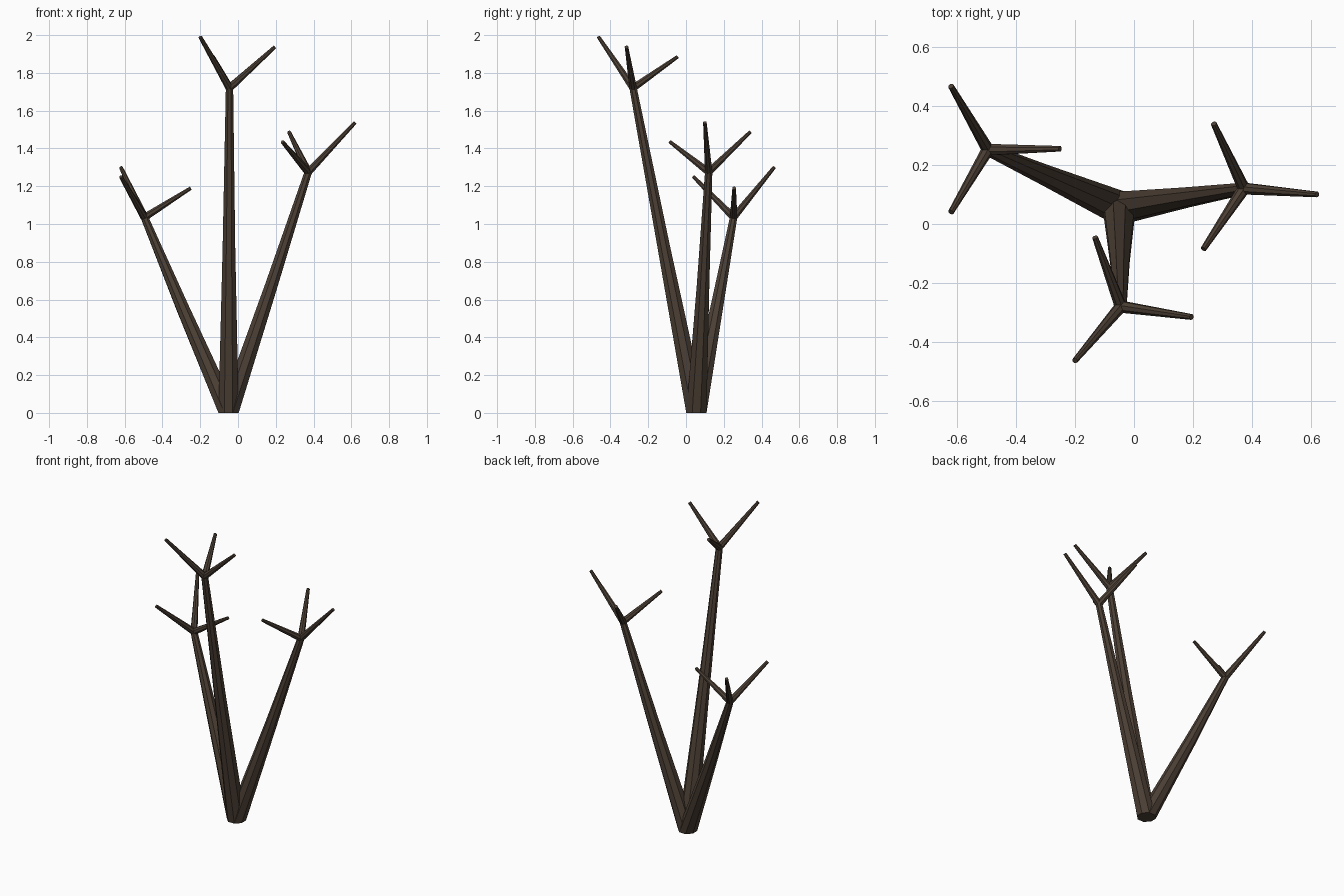
import bpy, bmesh, math
from mathutils import Vector

if "Cube" in bpy.data.objects:
    bpy.data.objects.remove(bpy.data.objects["Cube"])

bark = bpy.data.materials.new("bark")
bark.diffuse_color = (0.072, 0.050, 0.035, 1)
bark.use_nodes = True
bark.node_tree.nodes["Principled BSDF"].inputs["Base Color"].default_value = bark.diffuse_color


def tube(name, points, radii, sides, flat_base=False):
    """Flat-faced tapered tube along points, with capped ends."""
    pts = [Vector(p) for p in points]
    bm = bmesh.new()
    rings = []
    for i, p in enumerate(pts):
        t = (pts[min(i + 1, len(pts) - 1)] - pts[max(i - 1, 0)]).normalized()
        if i == 0 and flat_base:
            t = Vector((0, 0, 1))
        x = Vector((1, 0, 0))
        u = (x - t * x.dot(t)).normalized()
        v = t.cross(u)
        ring = []
        for k in range(sides):
            a = 2 * math.pi * (k + 0.5) / sides
            ring.append(bm.verts.new(p + radii[i] * (u * math.cos(a) + v * math.sin(a))))
        rings.append(ring)
    for lo, hi in zip(rings, rings[1:]):
        for k in range(sides):
            n = (k + 1) % sides
            bm.faces.new((lo[k], lo[n], hi[n], hi[k]))
    bm.faces.new(rings[0][::-1])
    bm.faces.new(rings[-1])
    mesh = bpy.data.meshes.new(name)
    bm.to_mesh(mesh)
    bm.free()
    mesh.materials.append(bark)
    obj = bpy.data.objects.new(name, mesh)
    bpy.context.collection.objects.link(obj)


root = (-0.05, 0.055, 0)

# Each branch: middle, fork point, and three twig tips
branches = {
    "front": ((-0.048, -0.118, 0.88), (-0.045, -0.28, 1.72),
              [(-0.2, -0.463, 1.99), (0.195, -0.315, 1.937), (-0.132, -0.045, 1.885)]),
    "right": ((0.175, 0.09, 0.67), (0.372, 0.12, 1.275),
              [(0.62, 0.10, 1.537), (0.235, -0.085, 1.435), (0.27, 0.34, 1.487)]),
    "left": ((-0.295, 0.163, 0.56), (-0.495, 0.252, 1.035),
             [(-0.25, 0.255, 1.19), (-0.62, 0.04, 1.25), (-0.62, 0.467, 1.30)]),
}

for side, (mid, fork, tips) in branches.items():
    # Main stem, sharing the common base
    tube(side + "_stem", [root, mid, fork], [0.058, 0.036, 0.021], 8, True)
    # Twigs at the fork
    for i, tip in enumerate(tips):
        tube(f"{side}_twig_{i + 1}", [fork, tip], [0.021, 0.01], 8)
